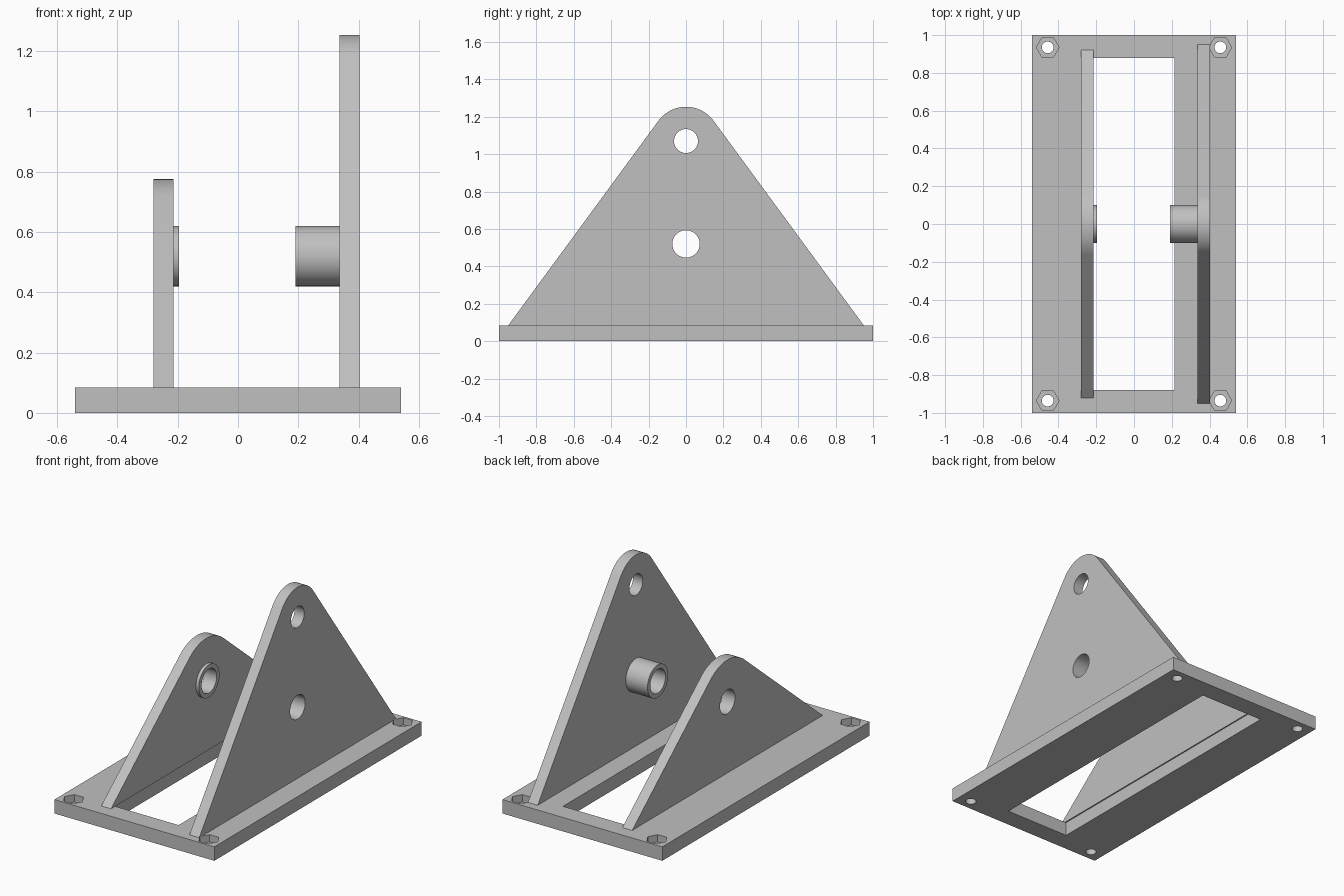
import bpy, bmesh, math
from mathutils import Matrix, Vector

if "Cube" in bpy.data.objects:
    bpy.data.objects.remove(bpy.data.objects["Cube"], do_unlink=True)

grey = bpy.data.materials.new("plain grey")
grey.use_nodes = True
colour = (0.53, 0.53, 0.53, 1)
grey.diffuse_color = colour
grey.node_tree.nodes["Principled BSDF"].inputs["Base Color"].default_value = colour

BASE_TOP = 0.085
PIVOT_Z = 0.52
BORE = 0.073


def prism(name, points, depth):
    """Extrude a closed list of 3D points along the depth vector."""
    bm = bmesh.new()
    face = bm.faces.new([bm.verts.new(p) for p in points])
    top = bmesh.ops.extrude_face_region(bm, geom=[face])["geom"]
    bmesh.ops.translate(bm, vec=Vector(depth),
                        verts=[v for v in top if isinstance(v, bmesh.types.BMVert)])
    bmesh.ops.recalc_face_normals(bm, faces=bm.faces)
    mesh = bpy.data.meshes.new(name)
    bm.to_mesh(mesh)
    bm.free()
    mesh.materials.append(grey)
    obj = bpy.data.objects.new(name, mesh)
    bpy.context.collection.objects.link(obj)
    return obj


def box(name, x0, x1, y, z0, z1):
    corners = [(x0, -y, z0), (x1, -y, z0), (x1, y, z0), (x0, y, z0)]
    return prism(name, corners, (0, 0, z1 - z0))


def rod(name, axis, centre, radius, length, sides=64):
    """Cylinder starting at centre and running along the x or z axis."""
    turn = Matrix.Rotation(math.pi / 2, 3, 'Y') if axis == 'X' else Matrix.Identity(3)
    ring = []
    for i in range(sides):
        a = math.tau * i / sides
        ring.append(Vector(centre) + turn @ Vector((radius * math.cos(a), radius * math.sin(a), 0)))
    return prism(name, ring, turn @ Vector((0, 0, length)))


def cut(obj, cutter):
    mod = obj.modifiers.new("cut", 'BOOLEAN')
    mod.operation = 'DIFFERENCE'
    mod.solver = 'EXACT'
    mod.object = cutter
    bpy.context.view_layer.objects.active = obj
    bpy.ops.object.modifier_apply(modifier=mod.name)
    bpy.data.objects.remove(cutter, do_unlink=True)


def side_plate(name, x0, x1, half_width, arc_z, arc_r, holes):
    """Upright triangle with a rounded top tangent to its sloping edges."""
    rise = arc_z - BASE_TOP
    reach = math.hypot(half_width, rise)
    slope = math.atan2(rise, half_width) + math.asin(arc_r / reach)
    start = math.pi / 2 - slope
    steps = 32
    points = [(x0, -half_width, BASE_TOP), (x0, half_width, BASE_TOP)]
    for i in range(steps + 1):
        a = start + (math.pi - 2 * start) * i / steps
        points.append((x0, arc_r * math.cos(a), arc_z + arc_r * math.sin(a)))
    plate = prism(name, points, (x1 - x0, 0, 0))
    for z, r in holes:
        cut(plate, rod("cutter", 'X', (x0 - 0.1, 0, z), r, 0.4))
    return plate


def boss(name, x0, x1):
    tube = rod(name, 'X', (x0, 0, PIVOT_Z), 0.1, x1 - x0)
    cut(tube, rod("cutter", 'X', (x0 - 0.1, 0, PIVOT_Z), BORE, 0.5))
    return tube


# Base frame with a long window, bolt holes and hexagonal nut pockets
base = box("base_frame", -0.54, 0.54, 1, 0, BASE_TOP)
cut(base, box("cutter", -0.222, 0.215, 0.88, -0.1, 0.2))
for sx in (-1, 1):
    for sy in (-1, 1):
        x, y = sx * 0.457, sy * 0.935
        cut(base, rod("cutter", 'Z', (x, y, BASE_TOP - 0.045), 0.06, 0.2, sides=6))
        cut(base, rod("cutter", 'Z', (x, y, -0.1), 0.031, 0.3, sides=32))

# Upright plates and the bosses on their inner faces
parts = [
    base,
    side_plate("tall_plate", 0.337, 0.403, 0.95, 1.07, 0.183,
               [(1.07, 0.064), (PIVOT_Z, BORE)]),
    side_plate("short_plate", -0.28, -0.214, 0.92, PIVOT_Z, 0.255, [(PIVOT_Z, BORE)]),
    boss("long_boss", 0.19, 0.337),
    boss("short_boss", -0.214, -0.195),
]

# Smooth the round surfaces and keep the edges crisp
bpy.ops.object.select_all(action='DESELECT')
for part in parts:
    part.select_set(True)
bpy.context.view_layer.objects.active = base
bpy.ops.object.shade_smooth_by_angle(angle=math.radians(30))
